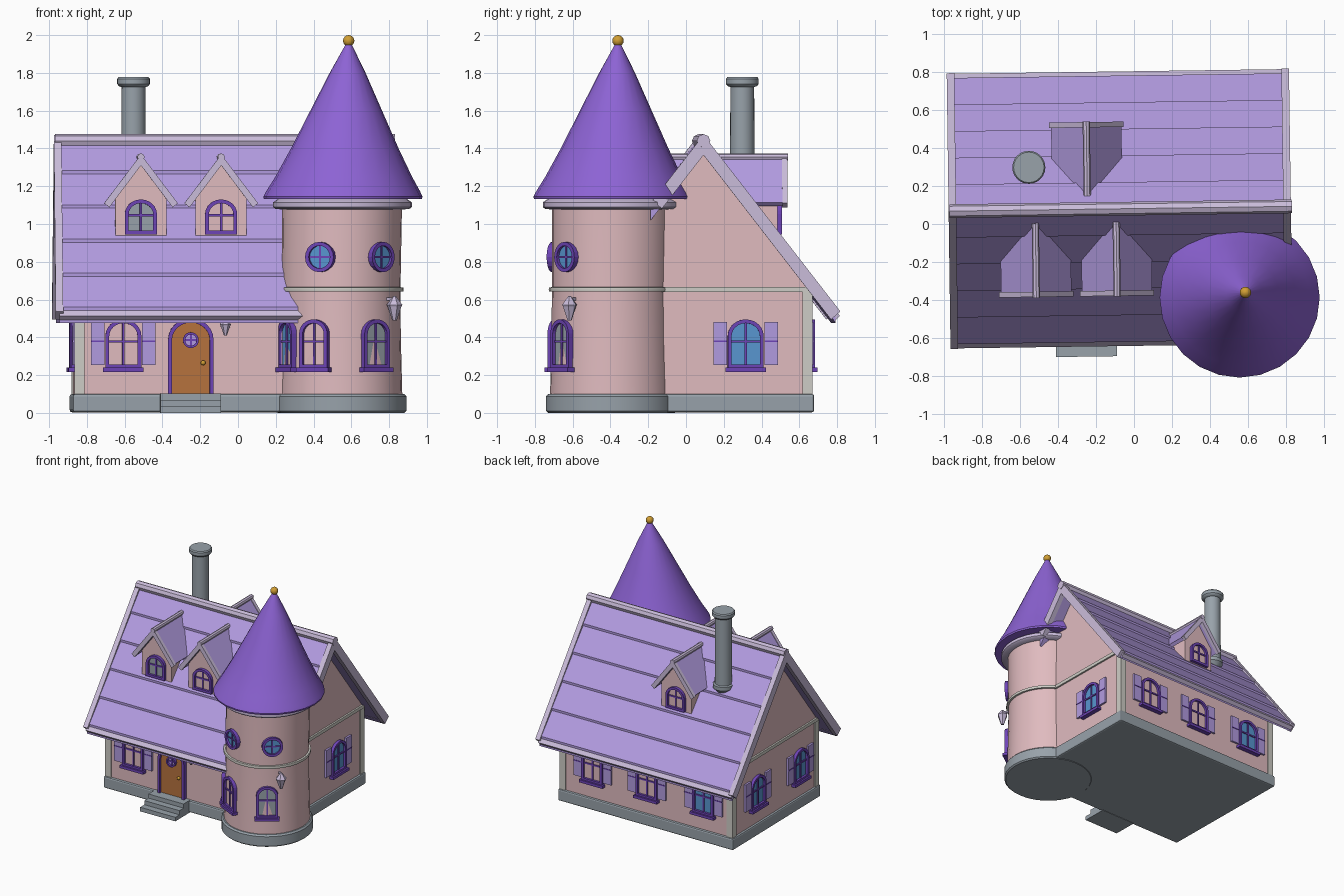
import bpy, bmesh, math
from mathutils import Matrix, Vector

if "Cube" in bpy.data.objects:
    bpy.data.objects.remove(bpy.data.objects["Cube"])


def material(name, rgb):
    m = bpy.data.materials.new(name)
    lin = [((c / 255 + 0.055) / 1.055) ** 2.4 for c in rgb]
    m.diffuse_color = (*lin, 1)
    m.use_nodes = True
    m.node_tree.nodes["Principled BSDF"].inputs["Base Color"].default_value = m.diffuse_color
    return m


PINK = material("pink_plaster", (224, 187, 191))
ROOF = material("lavender_tile", (178, 155, 224))
CONE = material("purple_tile", (141, 99, 212))
TRIM = material("pale_lavender_trim", (202, 188, 218))
STONE = material("grey_stone", (152, 162, 170))
CREAM = material("cream_wood", (206, 205, 198))
WOOD = material("door_wood", (182, 115, 62))
GOLD = material("gold", (208, 158, 52))
GLASS = material("blue_glass", (88, 150, 208))
FRAME = material("purple_frame", (110, 68, 182))

CX, CY = -0.085, 0.08                     # house centre
X0, X1, Y0, Y1 = -0.865, 0.695, -0.49, 0.65   # house walls
K = 1.29                                  # roof slope
TX, TY, TR = 0.545, -0.395, 0.315         # tower
PIVOT = Matrix.Translation((CX, CY, 0))
HOUSE = PIVOT @ Matrix.Rotation(math.radians(0.8), 4, 'Z') @ PIVOT.inverted()


def place(x, y, deg, z=0):
    return Matrix.Translation((x, y, z)) @ Matrix.Rotation(math.radians(deg), 4, 'Z')


def loft(name, loops, mat, M=HOUSE, ring=False, smooth=False, bevel=0):
    """Skin a list of equal point loops; cap the ends, or join last to first."""
    bm = bmesh.new()
    rows = [[bm.verts.new(M @ Vector(p)) for p in lp] for lp in loops]
    n = len(rows[0])
    pairs = list(zip(rows, rows[1:])) + ([(rows[-1], rows[0])] if ring else [])
    for a, b in pairs:
        for i in range(n):
            j = (i + 1) % n
            bm.faces.new((a[i], a[j], b[j], b[i]))
    if not ring:
        bm.faces.new(rows[0])
        bm.faces.new(rows[-1])
    bmesh.ops.recalc_face_normals(bm, faces=bm.faces)
    me = bpy.data.meshes.new(name)
    bm.to_mesh(me)
    bm.free()
    me.materials.append(mat)
    if smooth:
        me.shade_smooth()
        me.set_sharp_from_angle(angle=math.radians(35))
    ob = bpy.data.objects.new(name, me)
    bpy.context.collection.objects.link(ob)
    if bevel:
        mod = ob.modifiers.new("soft_edges", 'BEVEL')
        mod.width, mod.segments = bevel, 2
    return ob


def prism_x(name, yz, xa, xb, mat, M=HOUSE):
    return loft(name, [[(x, y, z) for y, z in yz] for x in (xa, xb)], mat, M)


def prism_y(name, xz, ya, yb, mat, M=HOUSE):
    return loft(name, [[(x, y, z) for x, z in xz] for y in (ya, yb)], mat, M)


def box(name, xa, xb, ya, yb, za, zb, mat, M=HOUSE, bevel=0):
    lp = [(xa, ya), (xb, ya), (xb, yb), (xa, yb)]
    return loft(name, [[(x, y, z) for x, y in lp] for z in (za, zb)], mat, M, bevel=bevel)


def lathe(name, rows, mat, M=Matrix(), n=32, smooth=True):
    """Rows are (radius, z) or (radius, z, x shift, y shift)."""
    loops = []
    for r, z, *c in rows:
        cx, cy = c or (0, 0)
        loops.append([(cx + r * math.cos(math.tau * i / n), cy + r * math.sin(math.tau * i / n), z)
                      for i in range(n)])
    return loft(name, loops, mat, M, smooth=smooth)


def ball(name, r, M):
    lathe(name, [(max(r * math.sin(math.pi * i / 8), 0.001), -r * math.cos(math.pi * i / 8))
                 for i in range(9)], GOLD, M, 16)


def arch(w, za, zb, n=12):
    e = w * 0.46
    return [(-w / 2, za), (w / 2, za)] + [
        (w / 2 * math.cos(math.pi * i / n), zb - e + e * math.sin(math.pi * i / n)) for i in range(n + 1)]


def disc(r, z, n=20):
    return [(r * math.cos(math.tau * i / n), z + r * math.sin(math.tau * i / n)) for i in range(n)]


def ring_frame(name, outer, inner, ya, yb, M):
    loops = [[(x, y, z) for x, z in lp] for lp, y in ((outer, ya), (outer, yb), (inner, yb), (inner, ya))]
    loft(name, loops, FRAME, M, ring=True)


def window(M, glass, w=0.19, za=0.235, zb=0.495, shutters=True, sill=True):
    """Arched window facing local -y on the wall plane y = 0."""
    ring_frame("window_frame", arch(w, za, zb), arch(w - 0.04, za + 0.02, zb - 0.02), 0.03, -0.025, M)
    prism_y("window_glass", arch(w - 0.03, za + 0.01, zb - 0.01), 0.03, -0.006, glass, M)
    zm = za + (zb - za) * 0.55
    box("window_mullion", -0.006, 0.006, -0.014, 0, za + 0.01, zb - 0.01, FRAME, M)
    box("window_crossbar", -w / 2 + 0.01, w / 2 - 0.01, -0.014, 0, zm - 0.006, zm + 0.006, FRAME, M)
    if sill:
        s = w / 2 + 0.012
        box("window_sill", -s, s, -0.038, 0.02, za - 0.018, za + 0.004, FRAME, M)
    if shutters:
        for s in (-1, 1):
            a, b = sorted((s * (w / 2 + 0.004), s * (w / 2 + 0.076)))
            box("shutter", a, b, -0.016, 0.005, za + 0.018, zb - 0.015, ROOF, M)
            box("shutter_rail", a, b, -0.019, -0.015, zm - 0.004, zm + 0.004, FRAME, M)


def round_window(M, z, r, glass, t=0.02):
    ring_frame("round_frame", disc(r, z), disc(r - t, z), 0.03, -0.025, M)
    prism_y("round_glass", disc(r - t / 2, z), 0.03, -0.008, glass, M)
    box("round_mullion", -0.005, 0.005, -0.014, 0, z - r + 0.01, z + r - 0.01, FRAME, M)
    box("round_crossbar", -r + 0.01, r - 0.01, -0.014, 0, z - 0.005, z + 0.005, FRAME, M)


def lamp(M, s):
    box("lamp_bracket", -0.008, 0.008, -0.05 * s, 0.02, 0.035 * s, 0.05 * s, TRIM, M)
    lathe("lamp", [(0.012 * s, -0.07 * s), (0.036 * s, 0), (0.042 * s, 0.012 * s), (0.006 * s, 0.06 * s)],
          TRIM, M @ Matrix.Translation((0, -0.045 * s, 0)), 6, False)


# Foundation, walls, corner posts and gable belts
box("foundation", X0 - 0.018, X1 + 0.018, Y0 - 0.02, Y1 + 0.018, 0.003, 0.1, STONE, bevel=0.012)
WT = 1.385 - K * (Y1 - CY)
prism_x("house_walls", [(Y0, 0.09), (Y1, 0.09), (Y1, WT), (CY, 1.385), (Y0, WT)], X0, X1, PINK)
for x, sx in ((X0, 1), (X1, -1)):
    for y, sy in ((Y0, 1), (Y1, -1)):
        xs, ys = sorted((x - sx * 0.008, x + sx * 0.045)), sorted((y - sy * 0.008, y + sy * 0.045))
        box("corner_post", *xs, *ys, 0.1, 0.645, CREAM)
    box("gable_belt", x - 0.014, x + 0.014, Y0, Y1, 0.64, 0.667, CREAM)

# Main roof: lapped courses, gable boards, eave boards and ridge cap
RX0, RX1, CUT = -0.955, 0.8, 0.40
for s in (-1, 1):
    for i in range(5):
        a, b = 0.14 * i, 0.14 * (i + 1)
        prof = [(a, 1.445 - K * a), (b, 1.463 - K * b), (b, 1.38 - K * b), (a, 1.38 - K * a)]
        end = CUT if s < 0 and i > 1 else RX1
        prism_x("roof_course", [(CY + s * d, z) for d, z in prof], RX0, end, ROOF)
    e = [(0.69, 1.445 - K * 0.69), (0.722, 1.445 - K * 0.722), (0.70, 0.492), (0.665, 0.52)]
    prism_x("eave_board", [(CY + s * d, z) for d, z in e], RX0, CUT if s < 0 else RX1, TRIM)
    for xa, xb, d in ((RX0 - 0.02, RX0 + 0.02, 0.725), (RX1 - 0.015, RX1 + 0.025, 0.27 if s < 0 else 0.725)):
        q = [(0, 1.472), (d, 1.472 - K * d), (d - 0.05, 1.365 - K * (d - 0.05)), (0, 1.365)]
        prism_x("gable_board", [(CY + s * t, z) for t, z in q], xa, xb, TRIM)
prism_x("ridge_cap", [(CY + y, z) for y, z in disc(0.036, 1.44, 8)], RX0 - 0.015, RX1 + 0.03, TRIM)


# Dormers
def dormer(x, deg, glass):
    M = HOUSE @ place(x, CY, deg)
    prism_y("dormer_walls", [(-0.135, 0.85), (0.135, 0.85), (0.135, 1.15), (0, 1.33), (-0.135, 1.15)],
            -0.405, -0.08, PINK, M)
    for s in (-1, 1):
        slab = [(0, 1.36), (0.185, 1.115), (0.165, 1.095), (0, 1.315)]
        prism_y("dormer_roof", [(s * a, z) for a, z in slab], -0.44, -0.07, ROOF, M)
        board = [(0, 1.368), (0.195, 1.11), (0.168, 1.088), (0, 1.31)]
        prism_y("dormer_board", [(s * a, z) for a, z in board], -0.458, -0.43, TRIM, M)
    prism_y("dormer_ridge", disc(0.019, 1.355, 8), -0.462, -0.07, TRIM, M)
    window(M @ place(0, -0.405, 0), glass, 0.17, 0.945, 1.13, False, False)


dormer(-0.52, 0, STONE)
dormer(-0.095, 0, PINK)
dormer(-0.245, 180, PINK)

# House windows
window(HOUSE @ place(-0.615, Y0, 0), PINK)
window(HOUSE @ place(X1, 0.305, 90), GLASS)
for x, g in ((0.40, PINK), (-0.095, PINK), (-0.61, GLASS)):
    window(HOUSE @ place(x, Y1, 180), g)
for y in (0.32, -0.25):
    window(HOUSE @ place(X0, y, -90), GLASS)

# Door, steps and door lamp
D = HOUSE @ place(-0.258, Y0, 0)
ring_frame("door_frame", arch(0.24, 0.1, 0.5), arch(0.2, 0.095, 0.478), 0.02, -0.035, D)
prism_y("door", arch(0.21, 0.1, 0.485), 0.02, -0.015, WOOD, D)
round_window(D @ place(0, -0.012, 0), 0.385, 0.042, ROOF, 0.012)
ball("door_knob", 0.013, D @ place(0.065, -0.025, 0, 0.265))
for i, y in enumerate((-0.695, -0.64, -0.585)):
    box("step", -0.42, -0.10, y, Y0, 0.0, 0.034 * (i + 1), STONE)
lamp(HOUSE @ place(-0.075, Y0, 0, 0.46), 0.7)

# Chimney
lathe("chimney", [(0.02, 1.07), (0.07, 1.13), (0.08, 1.14), (0.08, 1.17), (0.066, 1.175), (0.063, 1.725),
                  (0.078, 1.73), (0.087, 1.742), (0.087, 1.768), (0.08, 1.777)],
      STONE, place(-0.553, 0.298, 0), 24)

# Tower
T = place(TX, TY, 0)
lathe("tower_base", [(0.335, 0), (0.346, 0.01), (0.346, 0.088), (0.335, 0.1)], STONE, T)
lathe("tower_wall", [(0.325, 0.09), (0.317, 0.4), (TR, 0.65), (TR + 0.002, 1.09, 0.006, 0.003)], PINK, T)
lathe("tower_belt", [(0.3, 0.64), (0.33, 0.643), (0.332, 0.655), (0.33, 0.664), (0.3, 0.667)], CREAM, T)
lathe("tower_cornice", [(0.3, 1.075, 0.008, 0.004), (0.355, 1.08, 0.008, 0.004), (0.367, 1.09, 0.008, 0.004),
                        (0.367, 1.115, 0.008, 0.004), (0.33, 1.14, 0.008, 0.004)], TRIM, T)
lathe("tower_roof", [(r, z, 0.01 + 0.031 * (z - 1.13) / 0.82, 0.008 + 0.027 * (z - 1.13) / 0.82)
                     for r, z in ((0.3, 1.135), (0.418, 1.132), (0.421, 1.145), (0.408, 1.172), (0.362, 1.25),
                                  (0.285, 1.4), (0.19, 1.6), (0.095, 1.8), (0.014, 1.955))], CONE, T, 24)
ball("finial", 0.03, place(0.586, -0.36, 0, 1.97))


def on_tower(deg, r=TR - 0.004, z=0):
    a = math.radians(deg)
    return place(TX + r * math.sin(a), TY - r * math.cos(a), deg, z)


for deg, g in ((-63, GLASS), (-26, PINK), (35, STONE)):
    window(on_tower(deg), g, 0.165, shutters=False)
for deg in (-20, 42):
    round_window(on_tower(deg), 0.825, 0.08, GLASS)
lamp(on_tower(52, TR, 0.56), 1.0)
